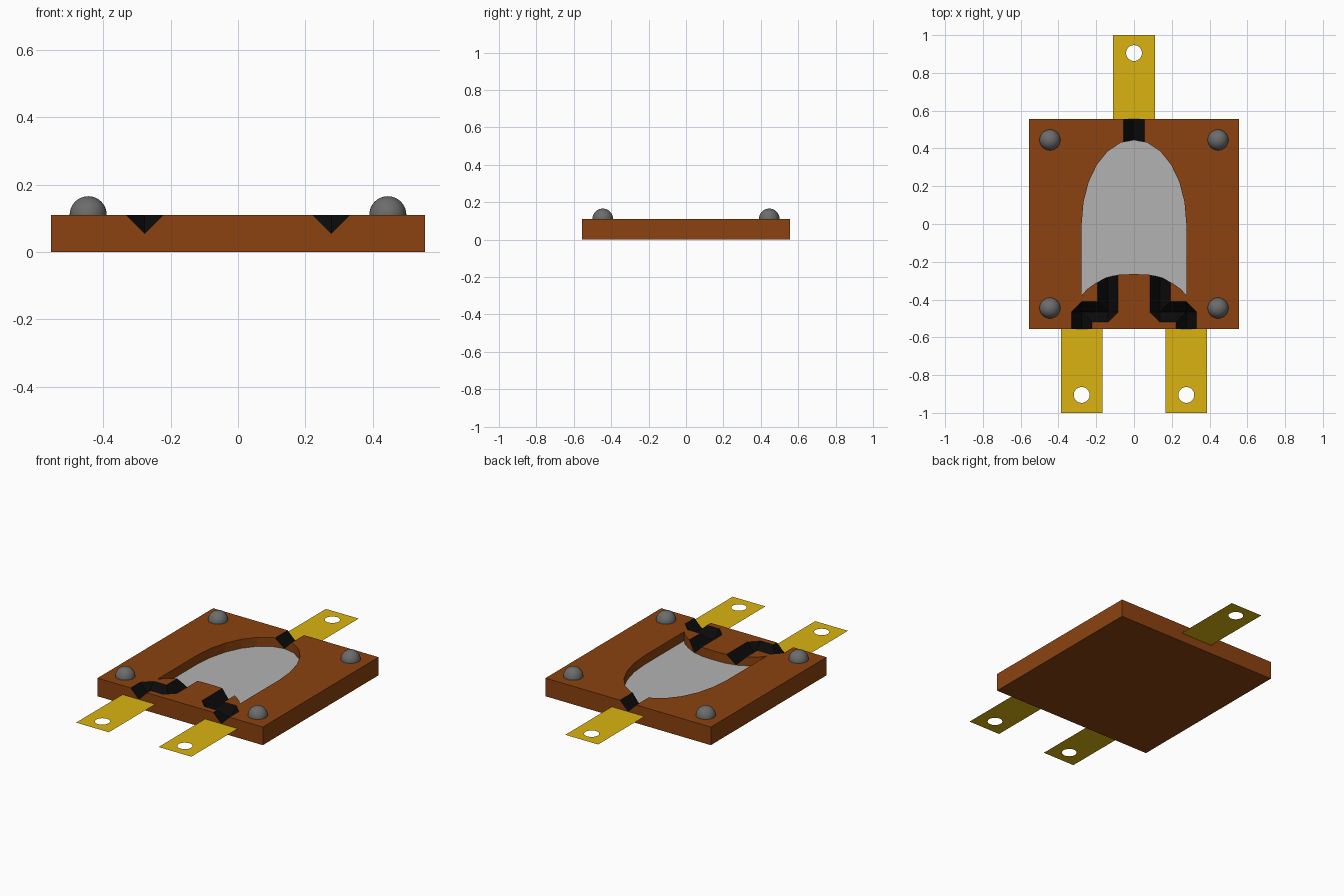
import bpy, bmesh
from math import sin, cos, radians, pi
from mathutils import Vector

if "Cube" in bpy.data.objects:
    bpy.data.objects.remove(bpy.data.objects["Cube"])

HALF, TOP, MID = 0.555, 0.11, 0.055


def material(name, rgb):
    m = bpy.data.materials.new(name)
    m.diffuse_color = (*rgb, 1)
    m.use_nodes = True
    m.node_tree.nodes["Principled BSDF"].inputs["Base Color"].default_value = m.diffuse_color
    return m


brown = material("brown", (0.258, 0.055, 0.005))
black = material("black", (0.003, 0.003, 0.003))
light = material("light_grey", (0.45, 0.45, 0.45))
dark = material("dark_grey", (0.15, 0.15, 0.15))
gold = material("gold", (0.70, 0.45, 0.005))


def make(name, bm, *mats):
    bmesh.ops.recalc_face_normals(bm, faces=bm.faces)
    me = bpy.data.meshes.new(name)
    bm.to_mesh(me)
    bm.free()
    ob = bpy.data.objects.new(name, me)
    bpy.context.collection.objects.link(ob)
    for m in mats:
        me.materials.append(m)
    return ob


def prism(name, outline, z0, z1, *mats):
    bm = bmesh.new()
    f = bm.faces.new([bm.verts.new((x, y, z0)) for x, y in outline])
    r = bmesh.ops.extrude_face_region(bm, geom=[f])
    bmesh.ops.translate(bm, vec=(0, 0, z1 - z0),
                        verts=[v for v in r["geom"] if isinstance(v, bmesh.types.BMVert)])
    return make(name, bm, *mats)


def cut(target, cutter):
    mod = target.modifiers.new("cut", "BOOLEAN")
    mod.operation, mod.solver, mod.object = "DIFFERENCE", "EXACT", cutter
    bpy.context.view_layer.objects.active = target
    bpy.ops.object.modifier_apply(modifier=mod.name)
    bpy.data.objects.remove(cutter)


# V-shaped groove cutter between two points, with a pointed far end for bevelled bends
def groove(p, q, h=0.11):
    p, q = Vector((*p, MID + 0.0005)), Vector((*q, MID + 0.0005))
    d = (q - p).normalized()
    n, up = Vector((-d.y, d.x, 0)) * h, Vector((0, 0, h))
    bm = bmesh.new()
    for v in (p, q, p + n + up, p - n + up, q + n + up, q - n + up, q + d * h + up):
        bm.verts.new(v)
    bmesh.ops.convex_hull(bm, input=bm.verts)
    ob = make("groove_cutter", bm)
    ob.hide_render = True
    return ob


# Plate with an arched pocket
plate = prism("plate", [(-HALF, -HALF), (HALF, -HALF), (HALF, HALF), (-HALF, HALF)],
              0, TOP, brown, light, black)
arch = [(0.277 * cos(radians(a)), 0.445 * sin(radians(a))) for a in range(0, 181, 15)]
right = [(0.08, -0.268), (0.15, -0.285), (0.206, -0.315), (0.25, -0.346), (0.277, -0.378)]
pocket = arch + [(-x, y) for x, y in reversed(right)] + [(0, -0.265)] + right
cut(plate, prism("pocket_cutter", pocket, MID, 0.3))

# Grooves from the pocket to the plate edges
paths = [[(0, 0.40), (0, 0.65)]]
for s in (-1, 1):
    paths.append([(s * 0.138, -0.24), (s * 0.138, -0.465), (s * 0.277, -0.465), (s * 0.277, -0.65)])
for path in paths:
    for p, q in zip(path, path[1:]):
        cut(plate, groove(p, q))

# Colour the pocket floor grey and the sloping groove sides black
for f in plate.data.polygons:
    if f.normal.z > 0.95 and f.center.z < TOP - 0.02:
        f.material_index = 1
    elif 0.1 < f.normal.z < 0.95:
        f.material_index = 2
    else:
        f.material_index = 0


# Flat contact tabs, each with a round hole
def tab(name, cx, s, w=0.11, r=0.042, n=32):
    bm = bmesh.new()
    hy, mid, rad = 0.905, (HALF + 1) / 2, []
    for i in range(n):
        a = 2 * pi * i / n + pi / n
        rad.append(bm.verts.new((cx + r * cos(a), s * (hy + r * sin(a)), MID)))
    edge = [bm.verts.new((cx + x, s * y, MID)) for x, y in
            [(-w, HALF), (w, HALF), (w, 1), (-w, 1)]]
    edges = [bm.edges.new((l[i], l[(i + 1) % len(l)])) for l in (rad, edge) for i in range(len(l))]
    bmesh.ops.triangle_fill(bm, use_beauty=True, edges=edges, normal=(0, 0, 1))
    ob = make(name, bm, gold)
    if ob.data.polygons[0].normal.z < 0:
        ob.data.flip_normals()


tab("back_tab", 0, 1)
tab("front_left_tab", -0.277, -1)
tab("front_right_tab", 0.277, -1)

# Domed studs at the corners
for sx, side in ((-1, "left"), (1, "right")):
    for sy, end in ((-1, "front"), (1, "back")):
        bpy.ops.mesh.primitive_uv_sphere_add(segments=32, ring_count=16, radius=0.055,
                                             location=(sx * 0.445, sy * 0.445, TOP + 0.001))
        stud = bpy.context.object
        stud.name = f"{end}_{side}_stud"
        stud.data.materials.append(dark)
        bpy.ops.object.shade_smooth()
